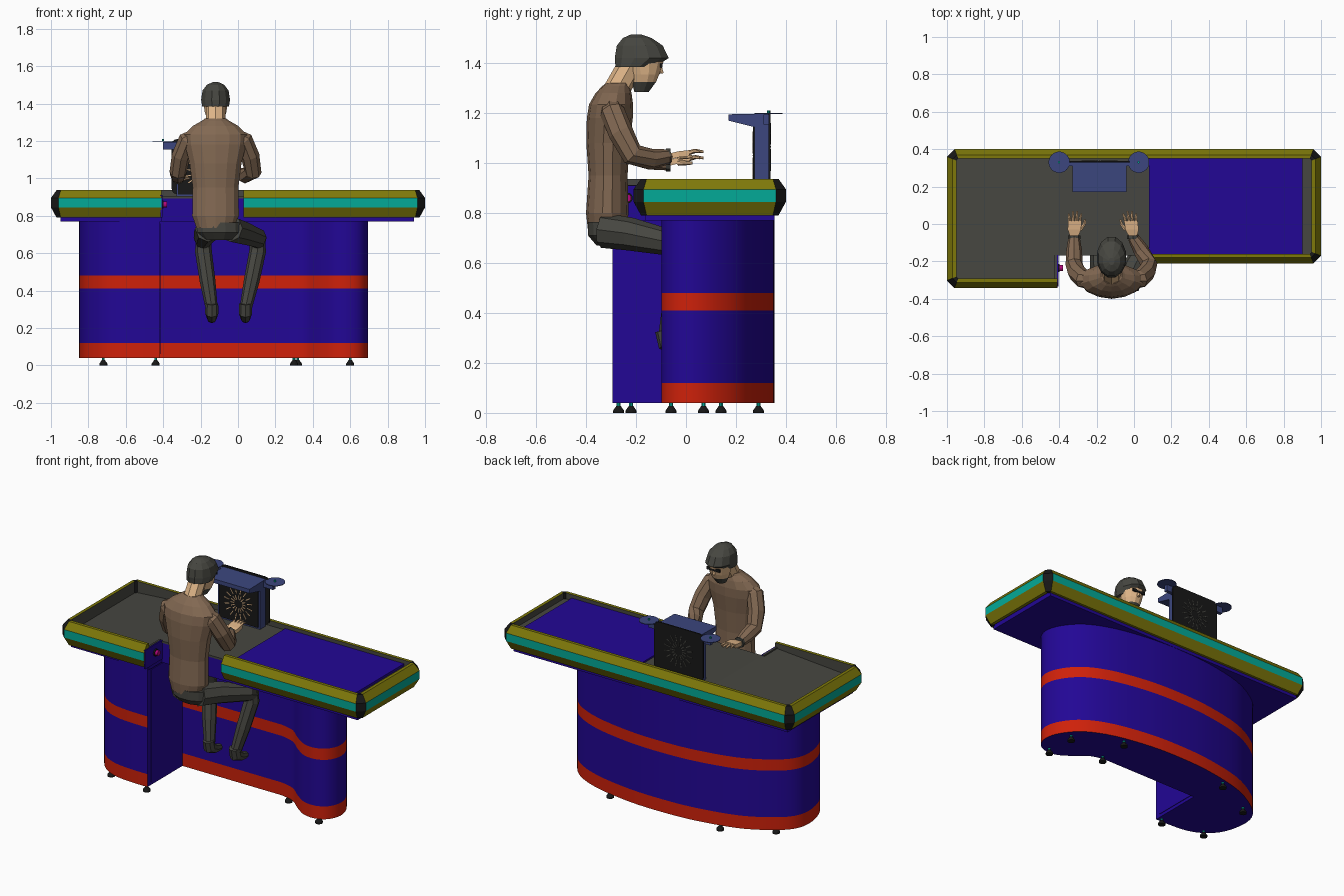
import bpy, bmesh, math
from mathutils import Vector, Matrix

if "Cube" in bpy.data.objects:
    bpy.data.objects.remove(bpy.data.objects["Cube"])

def mat(name, r, g, b):
    m = bpy.data.materials.new(name)
    m.diffuse_color = (r, g, b, 1)
    m.use_nodes = True
    m.node_tree.nodes["Principled BSDF"].inputs["Base Color"].default_value = m.diffuse_color
    return m

BLUE = mat("deep_blue", .016, .002, .3)
RED = mat("red", .62, .015, .003)
OLIVE = mat("olive", .21, .19, .003)
TEAL = mat("teal", .001, .4, .31)
BLACK = mat("black", .009, .009, .009)
GRAY = mat("dark_gray", .062, .062, .052)
BROWN = mat("brown", .225, .14, .085)
SKIN = mat("skin", .75, .47, .25)
SLATE = mat("slate_blue", .045, .062, .21)
MAGENTA = mat("magenta", .45, .002, .2)

def finish(name, bm, mats, smooth=None):
    bmesh.ops.recalc_face_normals(bm, faces=bm.faces)
    me = bpy.data.meshes.new(name)
    bm.to_mesh(me)
    bm.free()
    for m in mats:
        me.materials.append(m)
    ob = bpy.data.objects.new(name, me)
    bpy.context.collection.objects.link(ob)
    if smooth:
        bpy.ops.object.select_all(action='DESELECT')
        ob.select_set(True)
        bpy.context.view_layer.objects.active = ob
        bpy.ops.object.shade_smooth_by_angle(angle=math.radians(smooth))
    return ob

def loft(name, rings, mats, rule=None, smooth=None):
    """Skin closed rings of points; rule(ring, side) gives the material slot."""
    bm = bmesh.new()
    vs = [[bm.verts.new(p) for p in r] for r in rings]
    n = len(vs[0])
    for i in range(len(vs) - 1):
        for j in range(n):
            k = (j + 1) % n
            f = bm.faces.new((vs[i][j], vs[i][k], vs[i + 1][k], vs[i + 1][j]))
            f.material_index = rule(i, j) if rule else 0
    for i, r in ((0, vs[0]), (len(vs) - 2, vs[-1])):
        f = bm.faces.new(r)
        f.material_index = rule(i, -1) if rule else 0
    return finish(name, bm, mats, smooth)

def prism(name, pts, z0, z1, m):
    return loft(name, [[(x, y, z) for x, y in pts] for z in (z0, z1)], [m])

def box(name, x0, x1, y0, y1, z0, z1, m):
    return prism(name, [(x0, y0), (x1, y0), (x1, y1), (x0, y1)], z0, z1, m)

def stack(name, rows, mats, x=0, sides=12, rule=None, smooth=None):
    """Horizontal ellipses: rows of (z, centre y, rx, ry)."""
    A = [2 * math.pi * (k + .5) / sides for k in range(sides)]
    return loft(name, [[(x + rx * math.cos(a), y + ry * math.sin(a), z) for a in A]
                       for z, y, rx, ry in rows], mats, rule, smooth)

def limb(name, pts, m, sides=8):
    """Tube along points of (x, y, z, radius)."""
    P = [Vector(p[:3]) for p in pts]
    rings = []
    for i, p in enumerate(P):
        d = (P[min(i + 1, len(P) - 1)] - P[max(i - 1, 0)]).normalized()
        u = d.cross(Vector((1, 0, 0))).normalized()
        v = d.cross(u)
        rings.append([p + pts[i][3] * (u * math.cos(a) + v * math.sin(a))
                      for a in (2 * math.pi * k / sides for k in range(sides))])
    return loft(name, rings, [m])

# cabinet: curved plan outline with red bands
curve = [(-.418, -.295), (-.55, -.292), (-.66, -.275), (-.75, -.228), (-.82, -.14), (-.85, 0),
         (-.82, .11), (-.72, .2), (-.55, .285), (-.3, .338), (-.08, .353), (.15, .345),
         (.4, .3), (.57, .225), (.665, .12), (.695, .02), (.665, -.06), (.6, -.096),
         (.52, -.09), (.44, -.04), (.36, .025), (.27, .05)]
outline = []
for i in range(len(curve) - 1):
    q = [Vector(curve[min(max(i + k, 0), len(curve) - 1)]) for k in (-1, 0, 1, 2)]
    for t in (0, .25, .5, .75):
        outline.append(.5 * (2 * q[1] + (q[2] - q[0]) * t
                             + (2 * q[0] - 5 * q[1] + 4 * q[2] - q[3]) * t * t
                             + (3 * q[1] - q[0] - 3 * q[2] + q[3]) * t ** 3))
outline += [Vector(curve[-1]), Vector((-.418, .05))]
last = len(outline) - 1
loft("cabinet", [[(p.x, p.y, z) for p in outline] for z in (.04, .12, .41, .48, .78)],
     [BLUE, RED], lambda i, j: 1 if i in (0, 2) and 0 <= j < last else 0, 35)
box("cabinet_side_panel", -.419, -.414, -.26, .04, .06, .76, BLUE)

# levelling feet
for x, y in ((-.72, -.22), (-.44, -.27), (-.72, .14), (-.44, .29),
             (.3, .07), (.32, .29), (.6, -.06), (.6, .14)):
    stack("foot_pad", [(0, y, .022, .022), (.01, y, .022, .022), (.028, y, .009, .009)], [BLACK], x)
    stack("foot_stem", [(.025, y, .008, .008), (.045, y, .008, .008)], [TEAL], x, 8)

# table body, deck and belt
plan = [(-.95, -.29), (-.41, -.29), (-.41, -.165), (.94, -.165), (.94, .355), (-.95, .355)]
prism("table_underside", plan, .77, .795, BLUE)
prism("table_body", plan, .795, .845, BLUE)
box("table_core", -.41, .95, -.165, .355, .845, .893, BLUE)
box("operator_deck", -.41, .08, -.168, .355, .893, .905, GRAY)
box("belt", .08, .90, -.165, .355, .893, .915, BLUE)
box("belt_end_gap", .90, .95, -.165, .355, .893, .9, GRAY)
chute = [(-.95, .84), (-.41, .84), (-.41, .905), (-.95, .865)]
loft("packing_tray", [[(x, y, z) for x, z in chute] for y in (-.292, .355)], [GRAY])
box("rim_end_panel", -.414, -.405, -.335, -.165, .792, .91, BLUE)
box("tray_end_wall", -.425, -.413, -.3, -.165, .85, .912, GRAY)

# knob on the rim end panel
for nm, x0, x1, r, m in (("knob_base", -.406, -.397, .022, BLACK), ("knob", -.4, -.38, .016, MAGENTA)):
    loft(nm, [[(x, -.235 + r * math.cos(k * math.pi / 6), .86 + r * math.sin(k * math.pi / 6))
               for k in range(12)] for x in (x0, x1)], [m])

# bumper rim swept round the table, black corners
path = [Vector(p) for p in ((.03, -.21), (.96, -.21), (1, -.17), (1, .36), (.96, .4),
                            (-.96, .4), (-1, .36), (-1, -.302), (-.96, -.342), (-.41, -.342))]
profile = [(.05, .79), (.03, .79), (0, .845), (0, .895), (.03, .937), (.05, .937)]
normals = [Vector((-(b - a).y, (b - a).x)).normalized() for a, b in zip(path, path[1:])]
rings = []
for i, p in enumerate(path):
    a, b = normals[max(i - 1, 0)], normals[min(i, len(normals) - 1)]
    miter = (a + b) / (1 + a.dot(b))
    rings.append([(p.x + miter.x * d, p.y + miter.y * d, z) for d, z in profile])
loft("bumper_rim", rings, [OLIVE, TEAL, BLACK, GRAY],
     lambda i, j: 2 if i % 2 else {2: 1, 5: 3}.get(j, 0))

# scanner tower
box("scanner_post", -.33, -.04, .275, .33, .9, 1.18, SLATE)
hood = [(.17, 1.17), (.27, 1.145), (.33, 1.145), (.33, 1.198), (.17, 1.195)]
loft("scanner_hood", [[(x, y, z) for y, z in hood] for x in (-.33, -.04)], [SLATE])
box("front_grille", -.32, -.05, .268, .276, .915, 1.145, BLACK)
back = []
for cx, cz, a0 in ((-.045, 1.18, 0), (-.325, 1.18, 90), (-.325, .945, 180), (-.045, .945, 270)):
    for k in range(4):
        a = math.radians(a0 + 30 * k)
        back.append((cx + .03 * math.cos(a), cz + .03 * math.sin(a)))
loft("back_grille", [[(x, y, z) for x, z in back] for y in (.33, .338)], [BLACK])
for nm, y, cz, m in (("front_grille_slots", .267, 1.03, SKIN), ("back_grille_slots", .338, 1.065, GRAY)):
    bm = bmesh.new()
    for k in range(16):
        for r, ln in ((.04, .025), (.08, .035)):
            a = math.tau * (k + (.5 if r > .05 else 0)) / 16
            bmesh.ops.create_cube(bm, size=1, matrix=Matrix.Translation((-.185, y, cz))
                                  @ Matrix.Rotation(a, 4, 'Y') @ Matrix.Translation((r, 0, 0))
                                  @ Matrix.Diagonal((ln, .003, .005, 1)))
    finish(nm, bm, [m])
for x, s in ((-.40, 1), (.025, -1)):
    stack("side_disc", [(1.196, .33, .057, .057), (1.2, .33, .057, .057)], [SLATE], x, 20)
    box("disc_arm", min(x, x + .08 * s), max(x, x + .08 * s), .31, .332, 1.155, 1.195, SLATE)
    stack("disc_pin", [(1.2, .33, .006, .006), (1.21, .33, .006, .006)], [TEAL], x, 8)

# seated operator: torso, neck and head
CX = -.12
stack("sweater", [(.735, -.315, .105, .078), (.8, -.315, .128, .085), (.95, -.312, .125, .078),
                  (1.08, -.312, .142, .087), (1.18, -.305, .168, .092), (1.235, -.3, .172, .088),
                  (1.28, -.29, .125, .072), (1.308, -.28, .075, .055), (1.32, -.272, .058, .048)],
      [BROWN], CX, 14)
limb("neck", [(CX, -.285, 1.28, .052), (CX, -.205, 1.42, .052)], SKIN)
stack("face", [(1.285, -.178, .028, .03), (1.325, -.168, .05, .05), (1.355, -.165, .06, .06),
               (1.41, -.168, .068, .082)], [SKIN, GRAY], CX, 12, lambda i, j: 1 if i == 0 else 0)
stack("hair", [(1.385, -.205, .074, .08), (1.42, -.177, .08, .112), (1.47, -.185, .072, .095),
               (1.5, -.195, .048, .06), (1.515, -.2, .015, .02)], [GRAY], CX, 12)
box("eye_band", CX - .045, CX + .045, -.105, -.094, 1.382, 1.398, BLACK)
limb("nose", [(CX, -.105, 1.385, .008), (CX, -.1, 1.358, .011)], SKIN, 4)
stack("hips", [(.67, -.3, .09, .06), (.71, -.31, .125, .085), (.765, -.315, .122, .08)], [GRAY], -.1)

# arms and legs: (side, sign, wrist x and z, fingertip x, knee x, foot x)
for side, s, wx, wz, tx, kx, ft in (("left", -1, -.32, 1.0, -.315, -.185, -.14),
                                    ("right", 1, -.005, 1.025, -.025, .105, .04)):
    limb(side + "_sleeve", [(CX + s * .1, -.3, 1.23, .04), (CX + s * .15, -.295, 1.205, .05),
                            (CX + s * .185, -.26, 1.12, .05), (CX + s * .2, -.215, 1.035, .046),
                            ((wx + CX + s * .2) / 2, -.14, 1.015, .042), (wx, -.07, wz, .03)], BROWN)
    limb(side + "_cuff", [(wx, -.08, wz, .033), (wx, -.062, wz, .033)], GRAY)
    d = (tx - wx) / .14
    px = wx + d * .08
    loft(side + "_palm", [[(x + a * w, y, z + b * .012) for a, b in ((-1, -1), (1, -1), (1, 1), (-1, 1))]
                          for x, y, z, w in ((wx, -.07, wz, .02), (wx + d * .04, -.03, wz + .01, .036),
                                             (px, .015, wz + .015, .036))], [SKIN])
    for k in range(4):
        fx = px + (k - 1.5) * .019
        reach = (.045, .06, .06, .045)[k]
        limb(side + "_finger", [(fx, .01, wz + .015, .009), (fx + d * .03, .01 + reach / 2, wz + .024, .008),
                                (fx + d * .05 + (k - 1.5) * .004, .01 + reach, wz + .02, .005)], SKIN, 6)
    limb(side + "_thumb", [(px - s * .03, -.03, wz, .011), (px - s * .052, 0, wz, .009),
                           (px - s * .055, .025, wz, .006)], SKIN, 6)
    # trouser legs and shoes
    hx = -.1 + s * .06
    limb(side + "_thigh", [(hx, -.33, .73, .07), (hx * .65 + kx * .35, -.22, .715, .066),
                           (kx, -.06, .68, .052), (kx, -.01, .655, .042)], GRAY)
    limb(side + "_shin", [(kx, -.015, .68, .04), (kx, -.015, .61, .045),
                          ((kx + ft) / 2, -.05, .45, .042), (ft, -.08, .3, .032)], GRAY)
    limb(side + "_shoe", [(ft, -.09, .33, .034), (ft, -.08, .28, .036),
                          (ft, -.03, .255, .028), (ft, .02, .245, .02)], GRAY)
